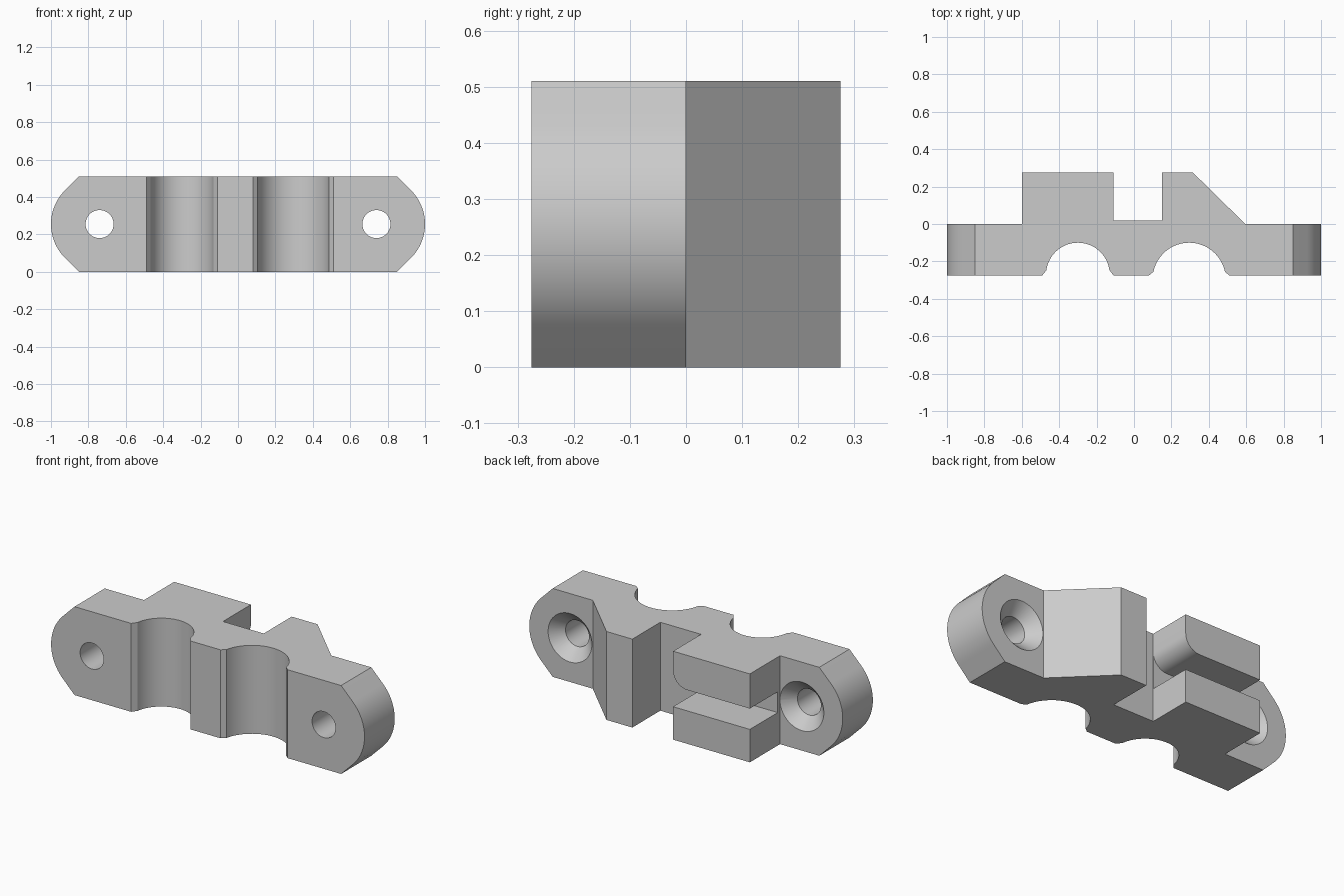
import bpy, bmesh
from math import sin, cos, pi, radians
from mathutils import Vector

if "Cube" in bpy.data.objects:
    bpy.data.objects.remove(bpy.data.objects["Cube"], do_unlink=True)

HEIGHT = 0.51
MID = HEIGHT / 2
FRONT, BACK, FLOOR = -0.275, 0.275, 0.02

grey = bpy.data.materials.new("plain grey")
grey.use_nodes = True
grey.diffuse_color = (0.6, 0.6, 0.6, 1)
grey.node_tree.nodes["Principled BSDF"].inputs["Base Color"].default_value = (0.6, 0.6, 0.6, 1)


def arc(cx, cy, r, start, end, steps):
    angles = [radians(start + (end - start) * i / steps) for i in range(steps + 1)]
    return [(cx + r * cos(a), cy + r * sin(a)) for a in angles]


def finish(bm, name):
    bmesh.ops.recalc_face_normals(bm, faces=bm.faces)
    mesh = bpy.data.meshes.new(name)
    bm.to_mesh(mesh)
    bm.free()
    obj = bpy.data.objects.new(name, mesh)
    bpy.context.collection.objects.link(obj)
    return obj


def prism(name, points, low, high, axis):
    """Extrude a flat outline along y or z."""
    bm = bmesh.new()
    place = (lambda p: (p[0], low, p[1])) if axis == "y" else (lambda p: (p[0], p[1], low))
    face = bm.faces.new([bm.verts.new(place(p)) for p in points])
    geom = bmesh.ops.extrude_face_region(bm, geom=[face])["geom"]
    shift = Vector((0, high - low, 0) if axis == "y" else (0, 0, high - low))
    bmesh.ops.translate(bm, vec=shift, verts=[g for g in geom if isinstance(g, bmesh.types.BMVert)])
    return finish(bm, name)


def lathe(name, x, rings, sides=48):
    """Closed round solid along y from (radius, y) rings."""
    bm = bmesh.new()
    loops = [[bm.verts.new((x + r * cos(2 * pi * i / sides), y, MID + r * sin(2 * pi * i / sides)))
              for i in range(sides)] for r, y in rings]
    for a, b in zip(loops, loops[1:]):
        for i in range(sides):
            j = (i + 1) % sides
            bm.faces.new((a[i], a[j], b[j], b[i]))
    bm.faces.new(loops[0])
    bm.faces.new(loops[-1])
    return finish(bm, name)


def cut(target, cutter, operation="DIFFERENCE"):
    cutter.hide_render = True
    mod = target.modifiers.new("cut", "BOOLEAN")
    mod.operation = operation
    mod.solver = "EXACT"
    mod.object = cutter
    bpy.context.view_layer.objects.active = target
    bpy.ops.object.modifier_apply(modifier=mod.name)
    bpy.data.objects.remove(cutter, do_unlink=True)


def groove(cx, r):
    """Rounded cable groove with chamfered lips, left to right."""
    dip = sin(radians(8)) * r
    cy = -0.10 - r
    lip = r + 0.02
    if cy + dip < FRONT + 0.015:
        dip = FRONT + 0.02 - cy
    tilt = dip / r * 180 / pi
    return [(cx - lip, FRONT)] + arc(cx, cy, r, 180 - tilt, tilt, 32) + [(cx + lip, FRONT)]


# Body: plan outline with two cable grooves, a back block and a wedge
plan = [(-1.05, FRONT)] + groove(-0.30, 0.17) + groove(0.295, 0.195)
plan += [(1.05, FRONT), (1.05, 0), (0.595, 0), (0.315, BACK), (0.15, BACK), (0.15, FLOOR),
         (-0.11, FLOOR), (-0.11, BACK), (-0.60, BACK), (-0.60, 0), (-1.05, 0)]
body = prism("clamp_body", plan, 0, HEIGHT, "z")

# Rounded ends with tangent slopes
over = 0.02
edge = 0.745 + MID * (2 ** 0.5 - 1) - over
right = [(edge, -over)] + arc(0.745, MID, MID, -45, 45, 24) + [(edge, HEIGHT + over)]
left = [(-x, z) for x, z in reversed(right)]
cut(body, prism("end_shape", right + left, -0.5, 0.5, "y"), "INTERSECT")

# Slot along the back block, rounded at the upper inner corner
low, high, r = 0.19, 0.31, 0.09
slot = [(-0.7, low), (-0.05, low), (-0.05, high + r)]
slot += arc(-0.11 - r, high + r, r, 0, -90, 12) + [(-0.7, high)]
cut(body, prism("slot_cutter", slot, FLOOR + 0.001, 0.4, "y"))

# Countersunk screw holes
for x in (-0.74, 0.74):
    cut(body, lathe("screw_cutter", x, [(0.075, -0.4), (0.075, -0.066), (0.141, 0.001)]))

# Finish
body.data.materials.clear()
body.data.materials.append(grey)
for p in body.data.polygons:
    p.material_index = 0
bpy.ops.object.select_all(action="DESELECT")
body.select_set(True)
bpy.context.view_layer.objects.active = body
bpy.ops.object.shade_smooth_by_angle(angle=radians(25))
